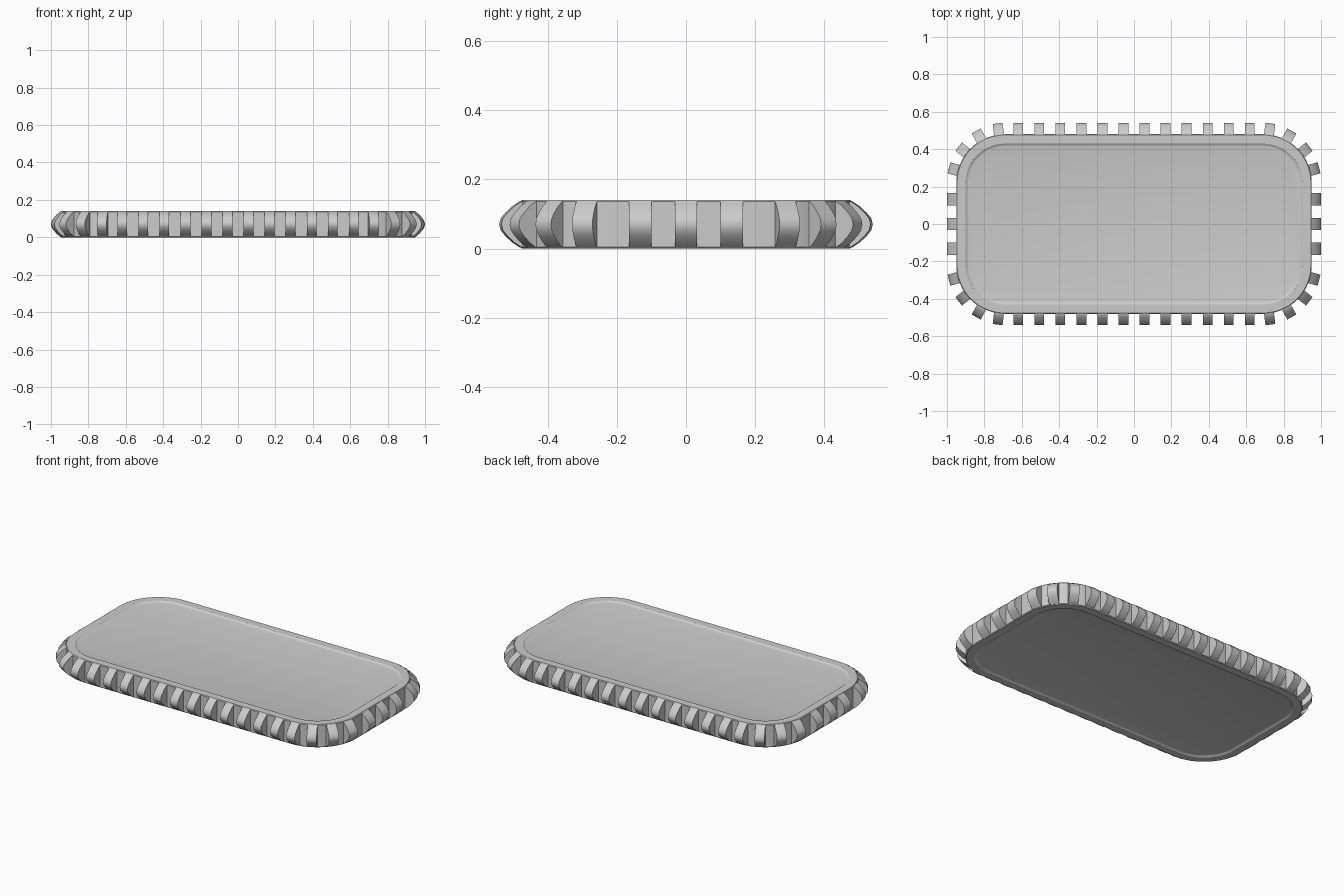
import bpy, bmesh, math
from mathutils import Matrix, Vector

if "Cube" in bpy.data.objects:
    bpy.data.objects.remove(bpy.data.objects["Cube"])

HX, HY, R, H = 0.95, 0.48, 0.26, 0.14
CX, CY = HX - R, HY - R


def outline(inset, z, steps=12):
    """Rounded rectangle ring, pulled inward by inset."""
    pts = []
    for q, (sx, sy) in enumerate([(1, 1), (-1, 1), (-1, -1), (1, -1)]):
        for i in range(steps + 1):
            a = math.pi / 2 * (q + i / steps)
            r = R - inset
            pts.append((sx * CX + r * math.cos(a), sy * CY + r * math.sin(a), z))
    return pts


def finish(bm, name, angle):
    bmesh.ops.recalc_face_normals(bm, faces=bm.faces)
    me = bpy.data.meshes.new(name)
    bm.to_mesh(me)
    bm.free()
    ob = bpy.data.objects.new(name, me)
    bpy.context.collection.objects.link(ob)
    bpy.ops.object.select_all(action='DESELECT')
    ob.select_set(True)
    bpy.context.view_layer.objects.active = ob
    bpy.ops.object.shade_smooth_by_angle(angle=math.radians(angle))
    return ob


# Plate with a shallow recessed panel on both faces
bm = bmesh.new()
sections = [(0.064, 0.008), (0.060, 0.007), (0.050, 0.0), (0.004, 0.0), (0.0, 0.004)]
sections += [(i, H - z) for i, z in reversed(sections)]
rings = [[bm.verts.new(p) for p in outline(i, z)] for i, z in sections]
for a, b in zip(rings, rings[1:]):
    n = len(a)
    for i in range(n):
        j = (i + 1) % n
        bm.faces.new((a[i], a[j], b[j], b[i]))
bm.faces.new(rings[0])
bm.faces.new(rings[-1])
finish(bm, "plate", 25)

# Rounded tooth side profile: (fraction of depth, height)
PROFILE = [(-0.3, 0.003), (0.0, 0.003), (0.36, 0.017), (0.70, 0.036), (0.93, 0.053),
           (1.0, 0.070), (0.93, 0.087), (0.70, 0.104), (0.36, 0.123), (0.0, 0.137), (-0.3, 0.137)]


def add_tooth(bm, x, y, angle, width, depth):
    """Tooth rooted at (x, y) on the rim, pointing along angle."""
    m = Matrix.Translation((x, y, 0)) @ Matrix.Rotation(angle, 4, 'Z')
    sides = [[bm.verts.new(m @ Vector((f * depth, s * width / 2, z))) for f, z in PROFILE]
             for s in (-1, 1)]
    a, b = sides
    n = len(a)
    for i in range(n):
        j = (i + 1) % n
        bm.faces.new((a[i], a[j], b[j], b[i]))
    bm.faces.new(a)
    bm.faces.new(b)


# Teeth around the rim
bm = bmesh.new()
for s in (-1, 1):
    for i in range(12):
        add_tooth(bm, (i - 5.5) * 0.1125, s * HY, s * math.pi / 2, 0.052, 0.06)
    for i in (-1, 0, 1):
        add_tooth(bm, s * HX, i * 0.132, 0 if s > 0 else math.pi, 0.065, 0.05)
    for t in (-1, 1):
        for tilt, w, d in [(7, 0.053, 0.06), (29, 0.055, 0.057), (52, 0.057, 0.054), (75, 0.061, 0.05)]:
            a = math.radians(90 - tilt)
            x = s * (CX + R * math.cos(a))
            y = t * (CY + R * math.sin(a))
            add_tooth(bm, x, y, math.atan2(t * math.sin(a), s * math.cos(a)), w, d)
finish(bm, "rim_teeth", 35)
